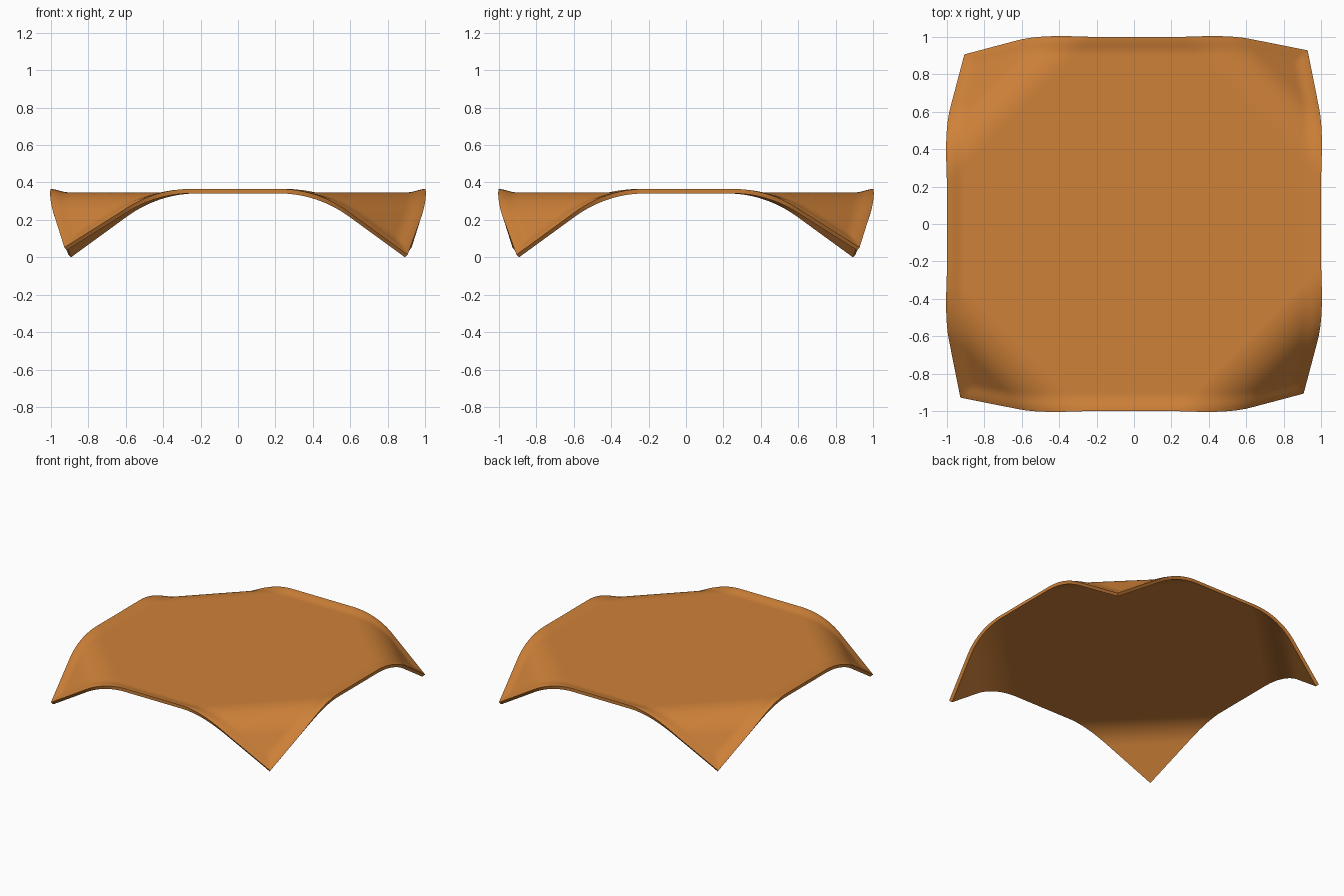
import bpy, bmesh, math

if "Cube" in bpy.data.objects:
    bpy.data.objects.remove(bpy.data.objects["Cube"])

BASE = 0.33      # underside height of the flat area
N = 110          # grid resolution
R = 0.30         # softness of the corner fold


def fold(x, y):
    """Bend each corner down around a diagonal fold line."""
    sx, sy = (1 if x >= 0 else -1), (1 if y >= 0 else -1)
    # opposite corners hang slightly differently
    angle, drop = (math.radians(54.5), 0.33) if sx != sy else (math.radians(48), 0.30)
    tip = math.sqrt(2)
    length = drop / math.sin(angle)
    start = tip - length - R * math.tan(angle / 2) + 0.01
    d = (abs(x) + abs(y)) / math.sqrt(2)
    t = d - start
    if t <= 0:
        return x, y, BASE
    a = min(t / R, angle)
    rest = max(0, t - R * angle)
    out = R * math.sin(a) + rest * math.cos(a)
    down = R * (1 - math.cos(a)) + rest * math.sin(a)
    shift = (t - out) / math.sqrt(2)
    return x - sx * shift, y - sy * shift, BASE - down


# Cloth sheet
bm = bmesh.new()
bmesh.ops.create_grid(bm, x_segments=N, y_segments=N, size=1)
weights = []
for v in bm.verts:
    x, y, _ = v.co
    edge = 1 - max(abs(x), abs(y))
    k = max(0, min(1, 1 - edge / 0.09))
    weights.append(0.25 + 0.75 * k * k * (3 - 2 * k))
    v.co = fold(x, y)
low = min(v.co.z for v in bm.verts)
for v in bm.verts:
    v.co.z -= low
mesh = bpy.data.meshes.new("cloth")
bm.to_mesh(mesh)
bm.free()
cloth = bpy.data.objects.new("cloth", mesh)
bpy.context.collection.objects.link(cloth)

# Thin sheet with a thicker hem
hem = cloth.vertex_groups.new(name="hem")
for i, w in enumerate(weights):
    hem.add([i], w, 'REPLACE')
solid = cloth.modifiers.new("thickness", 'SOLIDIFY')
solid.thickness = 0.024
solid.offset = 1
solid.vertex_group = "hem"

# Orange fabric
mat = bpy.data.materials.new("orange_fabric")
mat.diffuse_color = (0.62, 0.22, 0.04, 1)
mat.use_nodes = True
mat.node_tree.nodes["Principled BSDF"].inputs["Base Color"].default_value = mat.diffuse_color
mesh.materials.append(mat)

bpy.context.view_layer.objects.active = cloth
cloth.select_set(True)
bpy.ops.object.modifier_apply(modifier="thickness")
bpy.ops.object.shade_smooth_by_angle(angle=math.radians(50))
